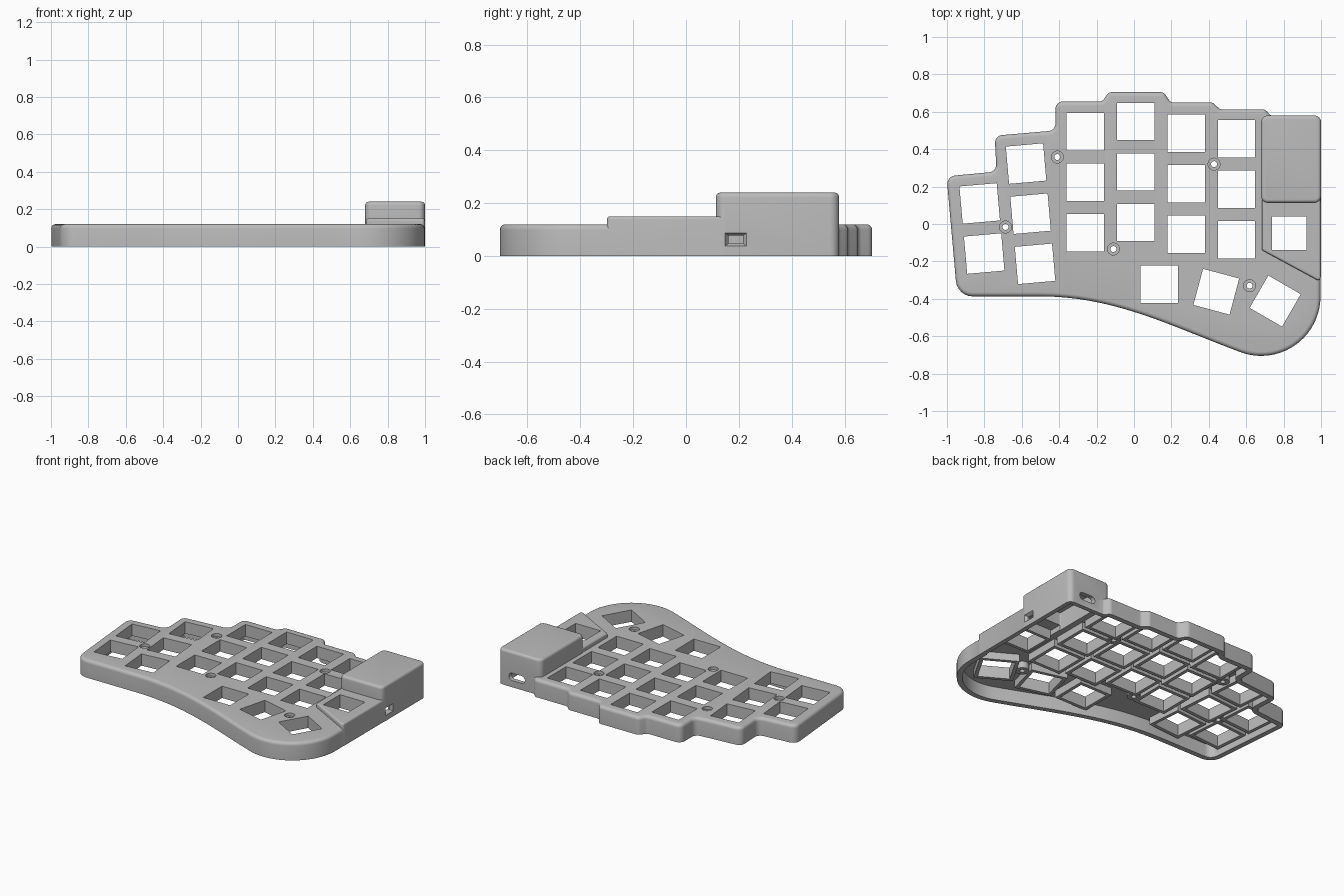
import bpy, bmesh
from math import sin, cos, tan, radians, pi
from mathutils import Vector, Matrix
from mathutils.geometry import interpolate_bezier

if "Cube" in bpy.data.objects:
    bpy.data.objects.remove(bpy.data.objects["Cube"])

grey = bpy.data.materials.new("plain_grey")
grey.use_nodes = True
grey.diffuse_color = (0.5, 0.5, 0.5, 1)
grey.node_tree.nodes["Principled BSDF"].inputs["Base Color"].default_value = (0.5, 0.5, 0.5, 1)


def outline(corners, inset=0.0, steps=6):
    """Counter-clockwise corners (x, y, radius), inset and rounded."""
    points = []
    for i, (x, y, r) in enumerate(corners):
        p = Vector((x, y))
        e1 = (p - Vector(corners[i - 1][:2])).normalized()
        e2 = (Vector(corners[(i + 1) % len(corners)][:2]) - p).normalized()
        n1, n2 = Vector((-e1.y, e1.x)), Vector((-e2.y, e2.x))
        miter = (n1 + n2) / (1 + n1.dot(n2))
        q = p + miter * inset
        if r == 0:
            points.append(q)
            continue
        turn = e2.angle_signed(e1)
        side = 1 if turn > 0 else -1
        r = max(r - inset * side, 0.006)
        centre = q + miter * r * side
        arm = q - e1 * r * tan(abs(turn) / 2) - centre
        for k in range(steps + 1):
            points.append(centre + Matrix.Rotation(turn * k / steps, 2) @ arm)
    return points


def finish(name, bm, matrix=None):
    bmesh.ops.recalc_face_normals(bm, faces=bm.faces)
    mesh = bpy.data.meshes.new(name)
    bm.to_mesh(mesh)
    bm.free()
    if matrix:
        mesh.transform(matrix)
    mesh.materials.append(grey)
    ob = bpy.data.objects.new(name, mesh)
    bpy.context.collection.objects.link(ob)
    return ob


def slab(name, corners, z0, z1, inset=0.0, bevel=0.0, matrix=None):
    """Upright prism on an outline, with an optional rounded top edge."""
    levels = [(z0, inset)]
    if bevel:
        for k in range(6):
            a = pi / 2 * k / 5
            levels.append((z1 - bevel * (1 - sin(a)), inset + bevel * (1 - cos(a))))
    else:
        levels.append((z1, inset))
    bm = bmesh.new()
    rings = [[bm.verts.new((p.x, p.y, z)) for p in outline(corners, d)] for z, d in levels]
    bm.faces.new(rings[0])
    bm.faces.new(rings[-1])
    for low, high in zip(rings, rings[1:]):
        for i in range(len(low)):
            bm.faces.new((low[i - 1], low[i], high[i], high[i - 1]))
    return finish(name, bm, matrix)


def rect(w, h, r=0.0):
    return [(-w / 2, -h / 2, r), (w / 2, -h / 2, r), (w / 2, h / 2, r), (-w / 2, h / 2, r)]


def drum(name, x, y, r, z0, z1):
    bm = bmesh.new()
    bmesh.ops.create_cone(bm, cap_ends=True, segments=24, radius1=r, radius2=r, depth=z1 - z0)
    return finish(name, bm, Matrix.Translation((x, y, (z0 + z1) / 2)))


def combine(target, tools, operation):
    for tool in tools:
        tool.hide_render = True
        mod = target.modifiers.new("join", 'BOOLEAN')
        mod.operation = operation
        mod.solver = 'EXACT'
        mod.object = tool
        bpy.context.view_layer.objects.active = target
        bpy.ops.object.modifier_apply(modifier=mod.name)
        bpy.data.objects.remove(tool)


# Case outline: stepped back edge, slanted left edge, wavy front, round thumb corner
case = [(0.997, 0.577, 0.04), (0.735, 0.577, 0.03), (0.70, 0.613, 0.03),
        (0.46, 0.613, 0.03), (0.42, 0.65, 0.03), (0.195, 0.65, 0.03),
        (0.16, 0.705, 0.035), (-0.135, 0.705, 0.035), (-0.17, 0.655, 0.03),
        (-0.42, 0.655, 0.04), (-0.42, 0.50, 0.04), (-0.745, 0.472, 0.04),
        (-0.735, 0.28, 0.04), (-1.002, 0.255, 0.045), (-0.945, -0.387, 0.09)]
front = interpolate_bezier(Vector((-0.5, -0.387)), Vector((-0.1, -0.387)),
                           Vector((0.2, -0.548)), Vector((0.572, -0.686)), 18)
case += [(p.x, p.y, 0) for p in front]
for k in range(1, 21):
    a = radians(-110 + 110 * k / 20)
    case.append((0.68 + 0.317 * cos(a), -0.388 + 0.317 * sin(a), 0))

pod = [(0.684, -0.14, 0.015), (0.9985, -0.31, 0.015), (0.9985, 0.2, 0.015), (0.684, 0.2, 0.015)]
box = [(0.68, 0.113, 0.035), (1.0, 0.113, 0.035), (1.0, 0.58, 0.035), (0.68, 0.58, 0.035)]

# Outer solid: case body, raised key pod and tall electronics box
shell = slab("keyboard_case", case, 0, 0.12, bevel=0.022)
combine(shell, [slab("pod", pod, 0, 0.15, bevel=0.012),
                slab("box", box, 0, 0.24, bevel=0.018)], 'UNION')

# Hollow underside
combine(shell, [slab("case_cavity", case, -0.1, 0.09, inset=0.035),
                slab("pod_cavity", pod, -0.1, 0.125, inset=0.03),
                slab("box_cavity", box, -0.1, 0.212, inset=0.03)], 'DIFFERENCE')

# Key positions: x, y, rotation
PITCH = 0.27
keys = []
for x, top in ((-0.26, 0.493), (0.01, 0.548), (0.28, 0.486), (0.548, 0.456)):
    keys += [(x, top - PITCH * row, 0) for row in range(3)]
for x, top, rows in ((-0.577, 0.323, 3), (-0.825, 0.11, 2)):
    keys += [(x + 0.024 * row, top - 0.268 * row, 5) for row in range(rows)]
keys += [(0.136, -0.322, 0), (0.44, -0.362, -15), (0.755, -0.412, -30)]
screws = [(-0.41, 0.358), (-0.687, -0.016), (-0.11, -0.134), (0.428, 0.32), (0.618, -0.33)]


def place(x, y, turn):
    return Matrix.Translation((x, y, 0)) @ Matrix.Rotation(radians(turn), 4, 'Z')


# Socket collars and screw bosses under the plate
collars = [slab("collar", rect(0.245, 0.245), 0.04, 0.1, matrix=place(*k)) for k in keys]
collars.append(slab("pod_collar", rect(0.225, 0.22), 0.06, 0.135, matrix=place(0.83, -0.05, 0)))
bosses = [drum("boss", x, y, 0.042, 0.045, 0.105) for x, y in screws]
combine(shell, collars + bosses, 'UNION')

# Key openings and counterbored screw holes
holes = [slab("key_hole", rect(0.2, 0.2), -0.1, 0.3, matrix=place(*k)) for k in keys]
holes.append(slab("pod_hole", rect(0.187, 0.178), -0.1, 0.3, matrix=place(0.83, -0.05, 0)))
for x, y in screws:
    holes.append(drum("counterbore", x, y, 0.032, 0.1, 0.2))
    holes.append(drum("screw_hole", x, y, 0.016, -0.1, 0.2))

# Side switch slot with a funnel rim, and rounded port in the back wall
side = Matrix.Translation((0, 0.188, 0.062)) @ Matrix.Rotation(pi / 2, 4, 'Z') @ Matrix.Rotation(pi / 2, 4, 'X')
holes.append(slab("side_slot", rect(0.056, 0.03), 0.94, 1.1, matrix=side))
bm = bmesh.new()
bmesh.ops.create_cube(bm, size=1)
for v in bm.verts:
    outer = v.co.x > 0
    v.co = (1.005 if outer else 0.982,
            0.188 + v.co.y * (0.09 if outer else 0.056),
            0.062 + v.co.z * (0.056 if outer else 0.03))
holes.append(finish("side_funnel", bm))
back = Matrix.Translation((0.86, 0, 0.07)) @ Matrix.Rotation(pi / 2, 4, 'X')
holes.append(slab("back_port", rect(0.12, 0.05, 0.0245), -0.7, -0.5, matrix=back))
combine(shell, holes, 'DIFFERENCE')

# Smooth rounded edges, crisp corners
bpy.ops.object.select_all(action='DESELECT')
shell.select_set(True)
bpy.context.view_layer.objects.active = shell
bpy.ops.object.shade_smooth_by_angle(angle=radians(30))
